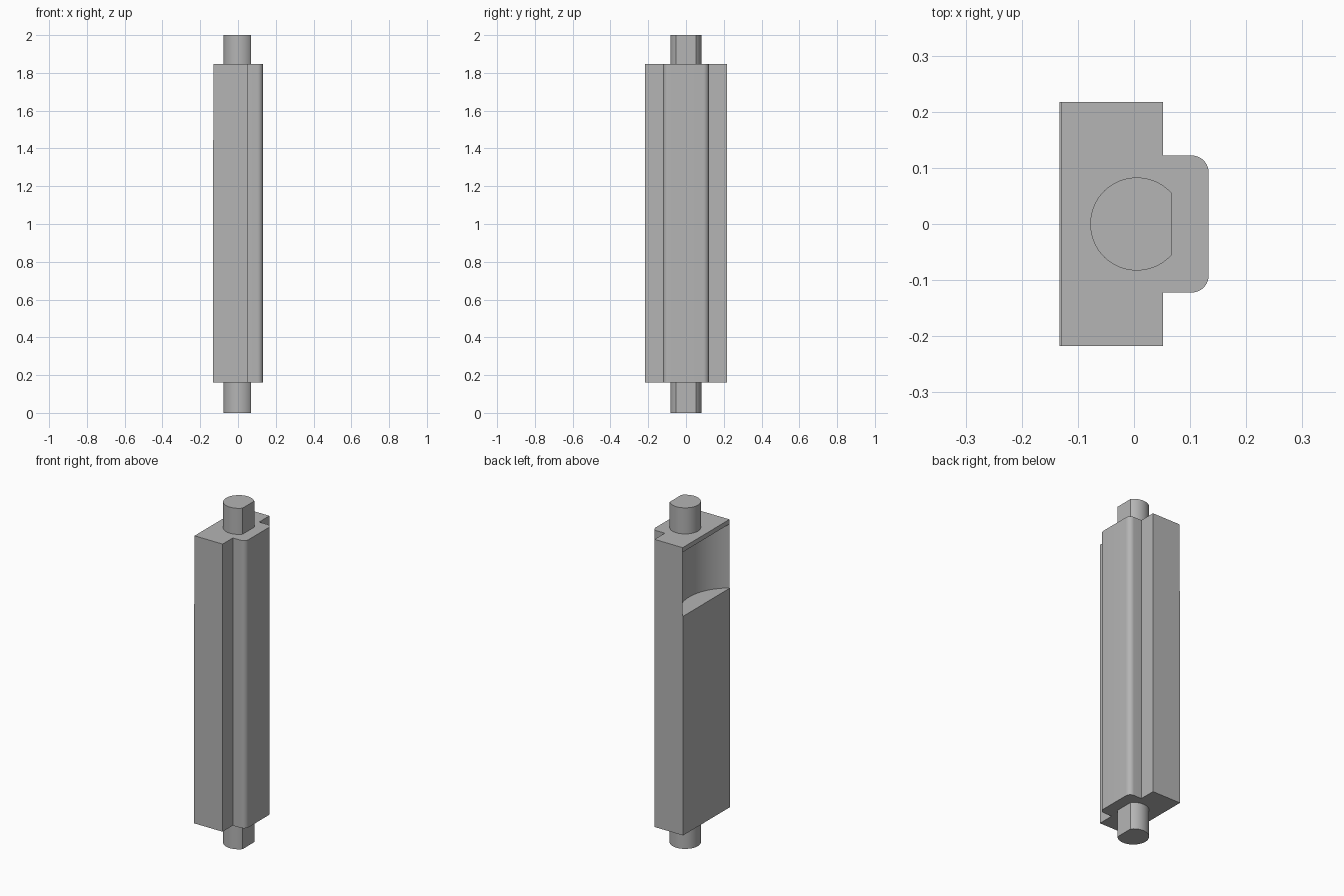
import bpy
import bmesh
from math import acos, cos, sin, pi, radians

default = bpy.data.objects.get("Cube")
if default:
    bpy.data.objects.remove(default, do_unlink=True)

steel = bpy.data.materials.new("plain grey")
steel.use_nodes = True
grey = (0.46, 0.46, 0.46, 1)
steel.diffuse_color = grey
steel.node_tree.nodes["Principled BSDF"].inputs["Base Color"].default_value = grey


def arc(cx, cy, r, start, end, steps):
    """Points along a circular arc."""
    angles = [start + (end - start) * i / steps for i in range(steps + 1)]
    return [(cx + r * cos(a), cy + r * sin(a)) for a in angles]


def prism(name, outline, bottom, top):
    """Extrude a counter-clockwise outline upwards."""
    bm = bmesh.new()
    face = bm.faces.new([bm.verts.new((x, y, bottom)) for x, y in outline])
    grown = bmesh.ops.extrude_face_region(bm, geom=[face], use_keep_orig=True)
    moved = [g for g in grown["geom"] if isinstance(g, bmesh.types.BMVert)]
    bmesh.ops.translate(bm, verts=moved, vec=(0, 0, top - bottom))
    bmesh.ops.recalc_face_normals(bm, faces=bm.faces)
    mesh = bpy.data.meshes.new(name)
    bm.to_mesh(mesh)
    bm.free()
    mesh.materials.append(steel)
    obj = bpy.data.objects.new(name, mesh)
    bpy.context.collection.objects.link(obj)
    return obj


def activate(obj):
    bpy.ops.object.select_all(action="DESELECT")
    obj.select_set(True)
    bpy.context.view_layer.objects.active = obj


def smooth(obj):
    activate(obj)
    bpy.ops.object.shade_smooth_by_angle(angle=radians(30))


# Body: wide slab with a rounded tongue on the +x side
back, step, nose = -0.133, 0.052, 0.133
half, tongue, fillet = 0.217, 0.122, 0.03
base, ledge, lip, crown = 0.16, 1.445, 1.82, 1.847
cx, cy = nose - fillet, tongue - fillet
outline = [(back, -half), (step, -half), (step, -tongue)]
outline += arc(cx, -cy, fillet, -pi / 2, 0, 10)
outline += arc(cx, cy, fillet, 0, pi / 2, 10)
outline += [(step, tongue), (step, half), (back, half)]
body = prism("body", outline, base, crown)

# Shallow skim and scooped recess cut into the flat side
skim_x = back + 0.003
skim = prism("skim_cutter", [(-0.3, -0.3), (skim_x, -0.3),
                             (skim_x, 0.3), (-0.3, 0.3)], ledge, 2)
scoop = prism("scoop_cutter", arc(-0.288, 0, 0.268, 0, 2 * pi * 95 / 96, 95),
              ledge, lip)
for cutter in (skim, scoop):
    cutter.hide_render = True
    cut = body.modifiers.new("cut", "BOOLEAN")
    cut.operation = "DIFFERENCE"
    cut.solver = "EXACT"
    cut.object = cutter
    activate(body)
    bpy.ops.object.modifier_apply(modifier=cut.name)
    bpy.data.objects.remove(cutter, do_unlink=True)
smooth(body)

# Shaft stubs: round with one flat facing the tongue
radius, centre, flat = 0.083, 0.005, 0.068
a = acos((flat - centre) / radius)
shaft = arc(centre, 0, radius, a, 2 * pi - a, 48)
smooth(prism("lower_shaft", shaft, 0, base + 0.01))
smooth(prism("upper_shaft", shaft, crown - 0.01, 2))
